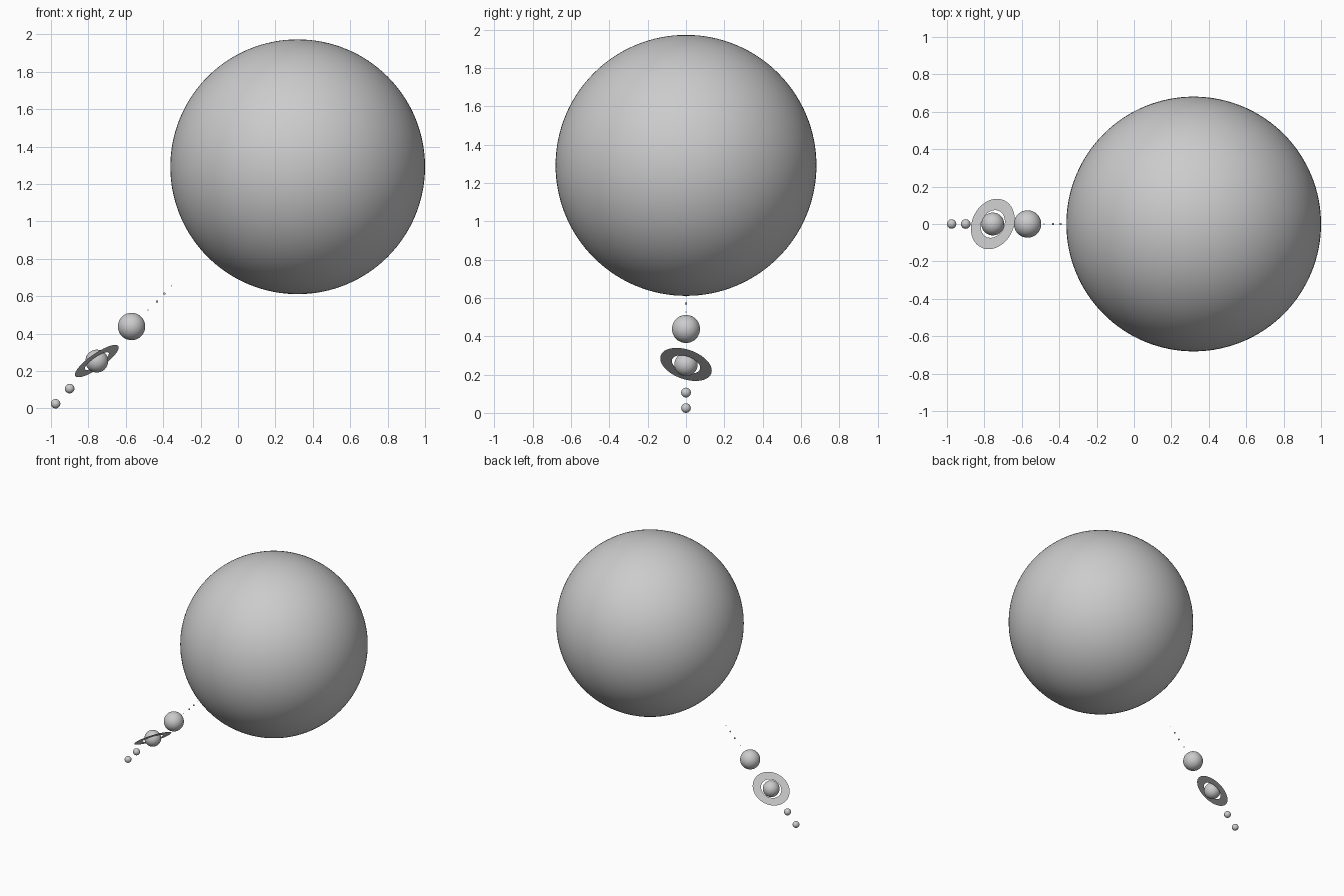
import bpy
import bmesh
from math import cos, sin, tau
from mathutils import Vector

cube = bpy.data.objects.get("Cube")
if cube:
    bpy.data.objects.remove(cube, do_unlink=True)

# One plain grey for everything
grey = bpy.data.materials.new("plain_grey")
grey.use_nodes = True
colour = (0.6, 0.6, 0.6, 1)
grey.diffuse_color = colour
grey.node_tree.nodes["Principled BSDF"].inputs["Base Color"].default_value = colour


def add_object(name, bm):
    mesh = bpy.data.meshes.new(name)
    for face in bm.faces:
        face.smooth = True
    bm.to_mesh(mesh)
    bm.free()
    mesh.materials.append(grey)
    obj = bpy.data.objects.new(name, mesh)
    bpy.context.collection.objects.link(obj)
    return obj


def add_ball(name, x, z, radius, segments):
    bm = bmesh.new()
    bmesh.ops.create_uvsphere(bm, u_segments=segments,
                              v_segments=segments // 2, radius=radius)
    add_object(name, bm).location = (x, 0, z)


def add_ring(name, x, z, inner, outer, normal, segments=96):
    bm = bmesh.new()
    loops = []
    for r in (inner, outer):
        loops.append([bm.verts.new((r * cos(tau * i / segments),
                                    r * sin(tau * i / segments), 0))
                      for i in range(segments)])
    a, b = loops
    for i in range(segments):
        j = (i + 1) % segments
        bm.faces.new((a[i], b[i], b[j], a[j]))
    obj = add_object(name, bm)
    obj.location = (x, 0, z)
    obj.rotation_mode = 'QUATERNION'
    obj.rotation_quaternion = Vector(normal).to_track_quat('Z', 'Y')


# Star and planets, in a diagonal row: name, x, z, radius, segments
for ball in (
    ("star", 0.319, 1.292, 0.681, 128),
    ("first_tiny_planet", -0.355, 0.655, 0.0025, 24),
    ("second_tiny_planet", -0.393, 0.614, 0.006, 24),
    ("third_tiny_planet", -0.433, 0.572, 0.0064, 24),
    ("fourth_tiny_planet", -0.481, 0.526, 0.0034, 24),
    ("large_planet", -0.569, 0.438, 0.073, 64),
    ("ringed_planet", -0.755, 0.253, 0.061, 64),
    ("inner_small_planet", -0.900, 0.106, 0.0255, 48),
    ("outer_small_planet", -0.975, 0.025, 0.025, 48),
):
    add_ball(*ball)

# Flat tilted ring
add_ring("planet_ring", -0.755, 0.253, 0.077, 0.14, (-0.55, 0.28, 0.79))
